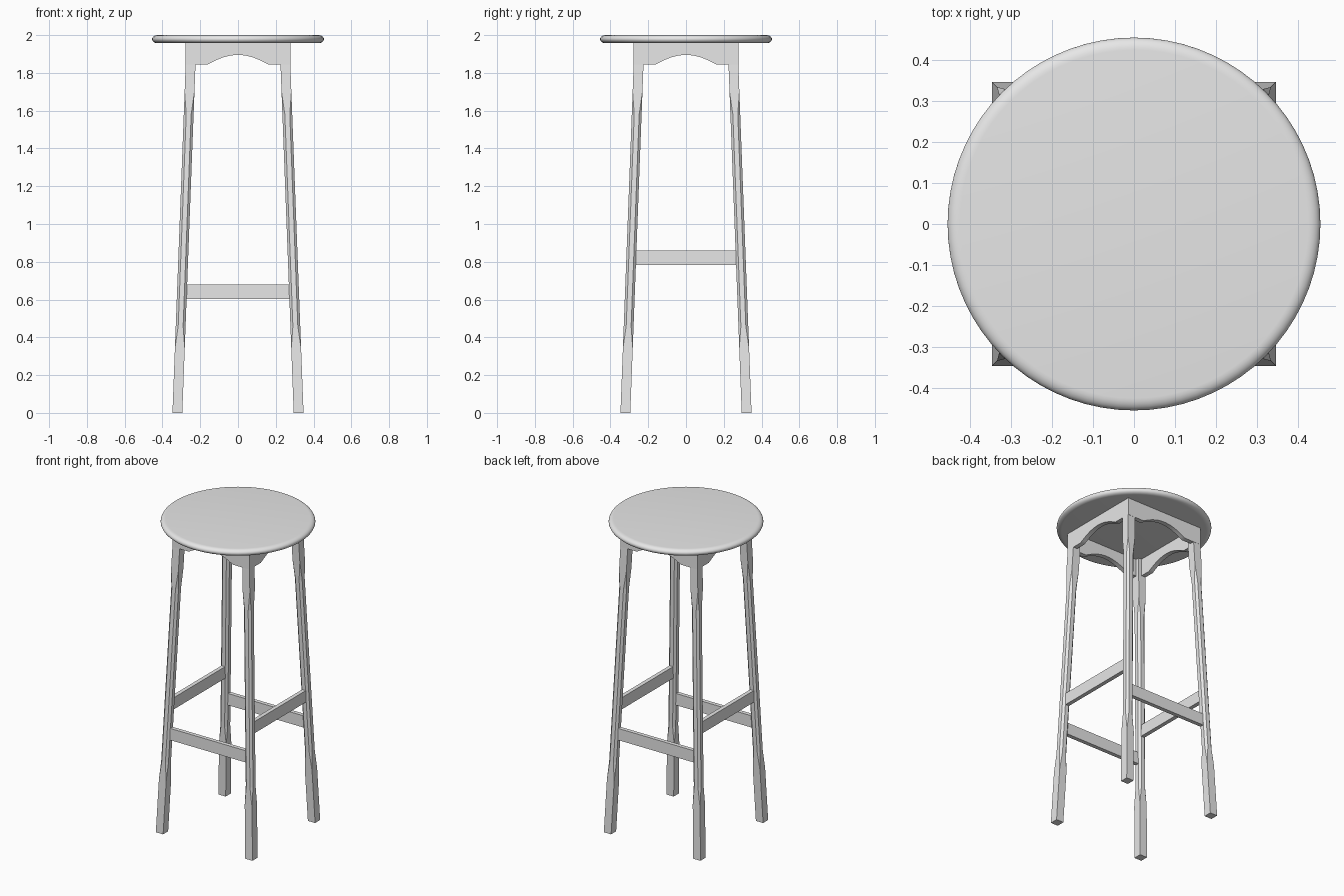
import bpy, bmesh, math
from mathutils import Matrix, Vector

cube = bpy.data.objects.get("Cube")
if cube:
    bpy.data.objects.remove(cube, do_unlink=True)

grey = bpy.data.materials.new("plain_grey")
grey.use_nodes = True
colour = (0.8, 0.8, 0.8, 1)
grey.diffuse_color = colour
grey.node_tree.nodes["Principled BSDF"].inputs["Base Color"].default_value = colour

SEAT_BOTTOM = 1.957
APRON_BOTTOM = 1.845
TOP_HALF, FOOT_HALF, LEG = 0.277, 0.347, 0.052   # outer leg faces and leg width


def finish(name, bm, smooth=False):
    bmesh.ops.remove_doubles(bm, verts=bm.verts, dist=1e-5)
    bmesh.ops.recalc_face_normals(bm, faces=bm.faces)
    mesh = bpy.data.meshes.new(name)
    bm.to_mesh(mesh)
    bm.free()
    mesh.materials.append(grey)
    obj = bpy.data.objects.new(name, mesh)
    bpy.context.collection.objects.link(obj)
    if smooth:
        bpy.ops.object.select_all(action="DESELECT")
        obj.select_set(True)
        bpy.context.view_layer.objects.active = obj
        bpy.ops.object.shade_smooth_by_angle(angle=math.radians(35))
    return obj


def outer(z):
    """Distance of the splayed outer leg face from the centre at height z."""
    t = min(z / APRON_BOTTOM, 1)
    return FOOT_HALF + (TOP_HALF - FOOT_HALF) * t


# Seat: a disc with a softly rounded rim
def make_seat():
    bm = bmesh.new()
    mid, half, rim = (2 + SEAT_BOTTOM) / 2, (2 - SEAT_BOTTOM) / 2, 0.03
    arc = [math.pi * (0.5 - i / 12) for i in range(13)]
    profile = [(0, 2)] + [(0.455 - rim + rim * math.cos(a), mid + half * math.sin(a))
                          for a in arc] + [(0, SEAT_BOTTOM)]
    verts = [bm.verts.new((x, 0, z)) for x, z in profile]
    edges = [bm.edges.new(pair) for pair in zip(verts, verts[1:])]
    bmesh.ops.spin(bm, geom=verts + edges, cent=(0, 0, 0), axis=(0, 0, 1),
                   angle=math.tau, steps=72, use_merge=True)
    finish("seat", bm, True)


# Legs: splayed square posts whose corners are chamfered along the middle
def make_leg(name, sx, sy):
    bm = bmesh.new()
    rings = []
    for z, cut in [(0, 0), (0.34, 0), (0.46, 0.013), (1.58, 0.013),
                   (1.7, 0), (APRON_BOTTOM, 0), (SEAT_BOTTOM, 0)]:
        c, h = outer(z) - LEG / 2, LEG / 2
        ring = []
        for ux, uy in [(1, 1), (-1, 1), (-1, -1), (1, -1)]:
            pair = [(ux * h, uy * (h - cut)), (ux * (h - cut), uy * h)]
            ring += pair if ux * uy > 0 else pair[::-1]
        rings.append([bm.verts.new((sx * (c + x), sy * (c + y), z)) for x, y in ring])
    for low, high in zip(rings, rings[1:]):
        for i in range(8):
            j = (i + 1) % 8
            bm.faces.new((low[i], low[j], high[j], high[i]))
    bm.faces.new(rings[0])
    bm.faces.new(rings[-1])
    bmesh.ops.dissolve_degenerate(bm, dist=1e-5, edges=bm.edges)
    finish(name, bm)


# Aprons: boards with an arched lower edge
def make_apron(name, half_length, face, thickness, angle):
    bm = bmesh.new()
    outline = [(-half_length, SEAT_BOTTOM), (-half_length, APRON_BOTTOM)]
    for i in range(21):
        x = -0.16 + 0.016 * i
        outline.append((x, APRON_BOTTOM + 0.05 * (1 - (x / 0.16) ** 2) ** 1.1))
    outline += [(half_length, APRON_BOTTOM), (half_length, SEAT_BOTTOM)]
    board = bm.faces.new([bm.verts.new((x, -face, z)) for x, z in outline])
    new = bmesh.ops.extrude_face_region(bm, geom=[board])["geom"]
    bmesh.ops.translate(bm, vec=Vector((0, thickness, 0)),
                        verts=[v for v in new if isinstance(v, bmesh.types.BMVert)])
    bmesh.ops.rotate(bm, verts=bm.verts, matrix=Matrix.Rotation(angle, 3, "Z"))
    finish(name, bm, True)


# Stretchers: flat rails between neighbouring legs
def make_stretcher(name, z, angle):
    bm = bmesh.new()
    middle = outer(z) - LEG / 2
    bmesh.ops.create_cube(bm, size=1)
    bmesh.ops.scale(bm, verts=bm.verts, vec=(2 * (middle - LEG / 2) + 0.004, 0.026, 0.076))
    bmesh.ops.translate(bm, verts=bm.verts, vec=(0, -middle, z))
    bmesh.ops.rotate(bm, verts=bm.verts, matrix=Matrix.Rotation(angle, 3, "Z"))
    finish(name, bm)


make_seat()
for side, sx in (("left", 1), ("right", -1)):
    for end, sy in (("front", -1), ("back", 1)):
        make_leg(f"{end}_{side}_leg", sx, sy)

for i, side in enumerate(("front", "left", "back", "right")):
    angle = i * math.pi / 2
    if i % 2 == 0:
        make_apron(side + "_apron", TOP_HALF, TOP_HALF + 0.001, 0.03, angle)
    else:
        make_apron(side + "_apron", TOP_HALF - LEG + 0.002, TOP_HALF, 0.03, angle)
    make_stretcher(side + "_stretcher", 0.642 if i % 2 == 0 else 0.822, angle)
